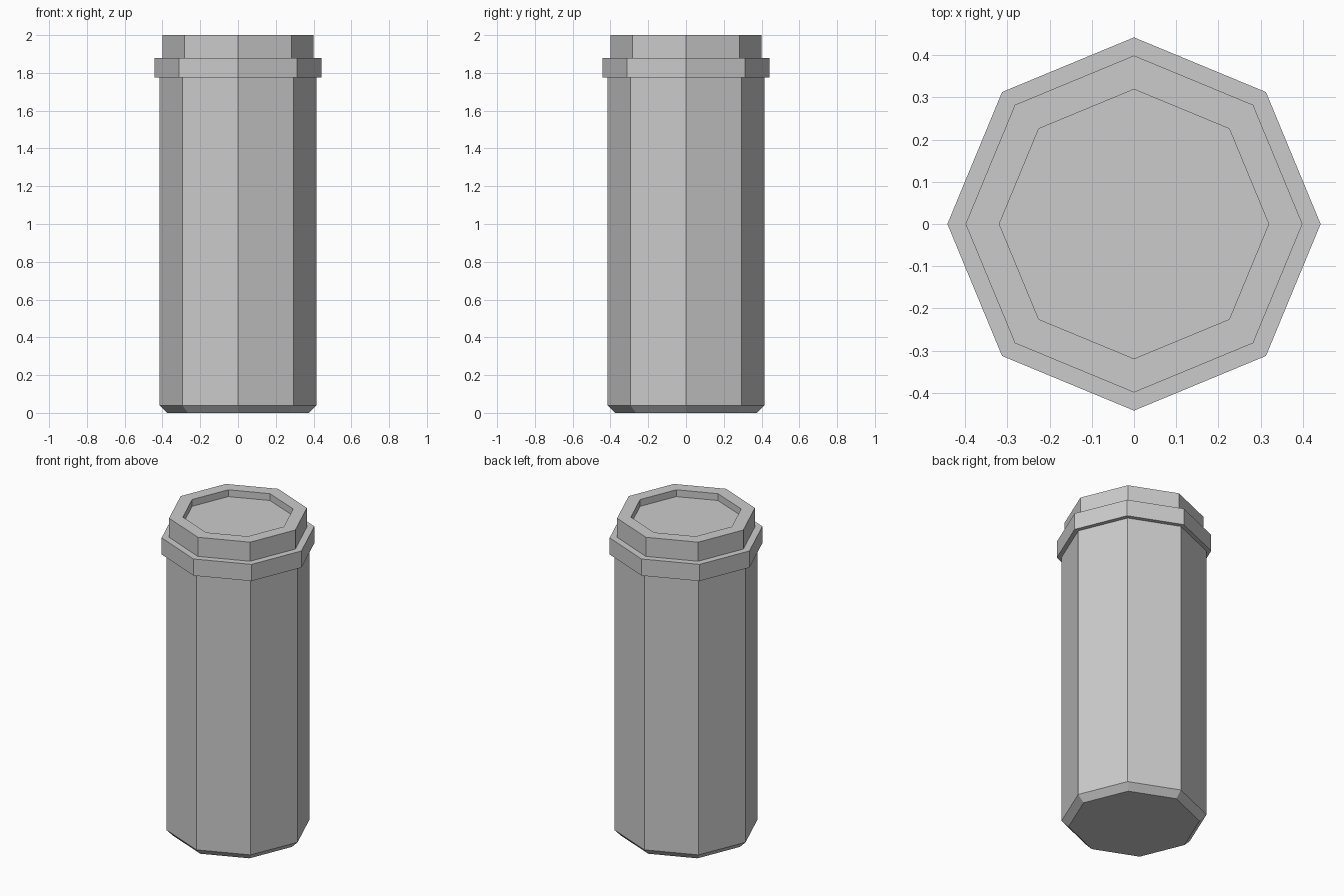
import bpy, bmesh
from math import cos, sin, tau

if "Cube" in bpy.data.objects:
    bpy.data.objects.remove(bpy.data.objects["Cube"])

SIDES = 8

# Canister outline from base to recessed lid: (radius, height)
PROFILE = [
    (0.375, 0.00), (0.415, 0.04),                # bevelled base
    (0.415, 1.775),                              # body wall
    (0.442, 1.775), (0.442, 1.88),               # collar
    (0.399, 1.88), (0.399, 2.00),                # neck
    (0.319, 2.00), (0.319, 1.957),               # rim and recess
]


def lathe(name, profile, sides):
    bm = bmesh.new()
    rings = [[bm.verts.new((r * cos(tau * i / sides), r * sin(tau * i / sides), z))
              for i in range(sides)] for r, z in profile]
    for low, high in zip(rings, rings[1:]):
        for i in range(sides):
            j = (i + 1) % sides
            bm.faces.new((low[i], low[j], high[j], high[i]))
    bm.faces.new(rings[0][::-1])                 # underside
    bm.faces.new(rings[-1])                      # recess floor
    mesh = bpy.data.meshes.new(name)
    bm.to_mesh(mesh)
    bm.free()
    obj = bpy.data.objects.new(name, mesh)
    bpy.context.collection.objects.link(obj)
    return obj


lathe("canister", PROFILE, SIDES)
